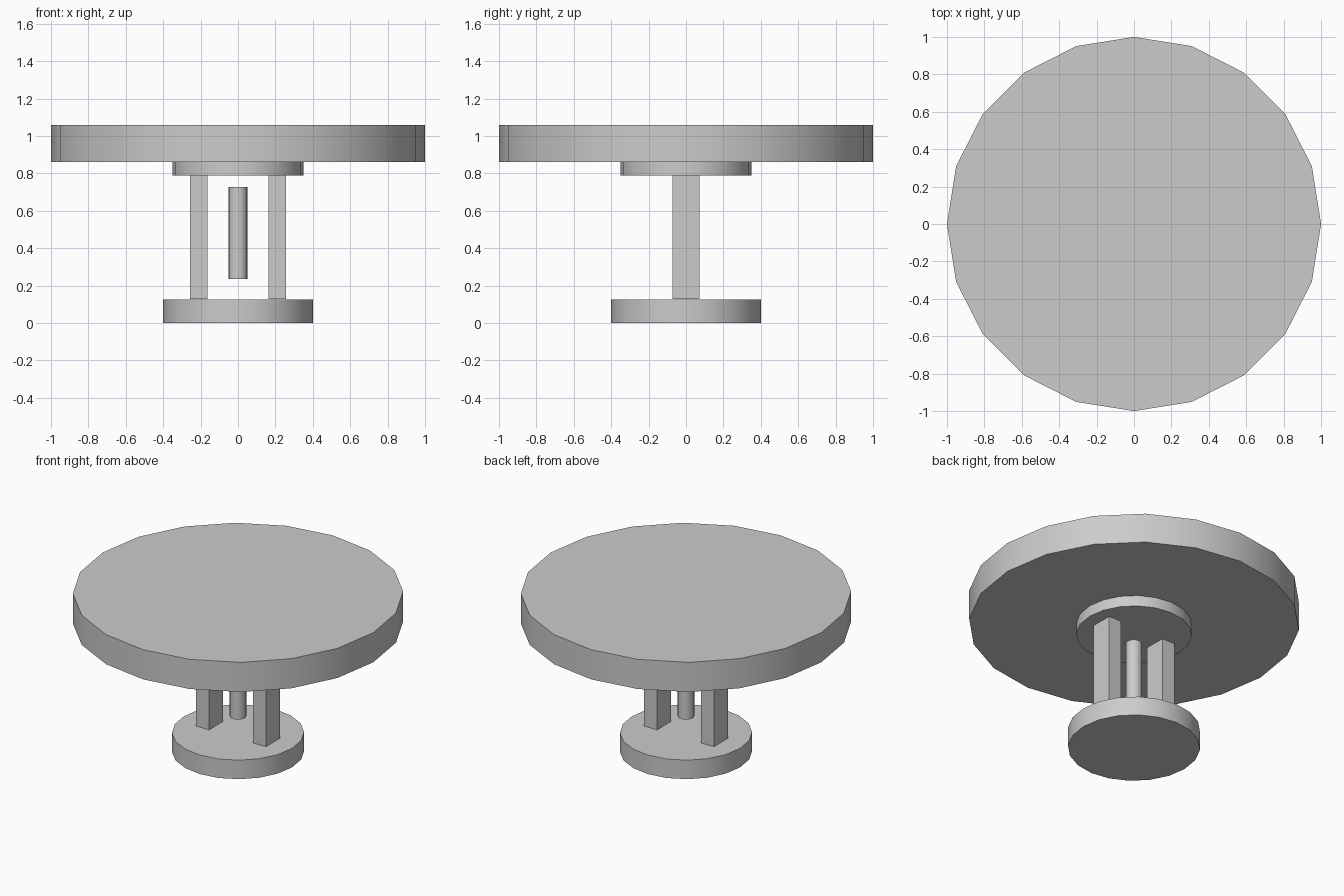
import bpy
import math

# Remove the default cube
cube = bpy.data.objects.get("Cube")
if cube:
    bpy.data.objects.remove(cube, do_unlink=True)

# Single plain finish
grey = bpy.data.materials.new("light_grey")
grey.use_nodes = True
colour = (0.6, 0.6, 0.6, 1)
grey.diffuse_color = colour
grey.node_tree.nodes["Principled BSDF"].inputs["Base Color"].default_value = colour


def disc(name, radius, bottom, top, sides=20):
    """Upright cylinder with smooth sides and crisp rims."""
    bpy.ops.mesh.primitive_cylinder_add(
        vertices=sides, radius=radius, depth=top - bottom,
        location=(0, 0, (bottom + top) / 2))
    obj = bpy.context.object
    obj.name = name
    obj.data.materials.append(grey)
    bpy.ops.object.shade_smooth_by_angle(angle=math.radians(30))
    return obj


def leg(name, x):
    """Flat rectangular upright between the base and the mounting plate."""
    bpy.ops.mesh.primitive_cube_add(size=1, location=(x, 0, 0.46))
    obj = bpy.context.object
    obj.name = name
    obj.scale = (0.095, 0.147, 0.665)
    bpy.ops.object.transform_apply(location=False, rotation=False, scale=True)
    obj.data.materials.append(grey)
    return obj


# Round parts, from the floor up
disc("base", 0.4, 0, 0.127)
disc("centre_rod", 0.05, 0.235, 0.727)
disc("mounting_plate", 0.35, 0.79, 0.862)
disc("table_top", 1.0, 0.862, 1.06)

# Pair of uprights
for side, sign in (("left", 1), ("right", -1)):
    leg(side + "_leg", sign * 0.21)
